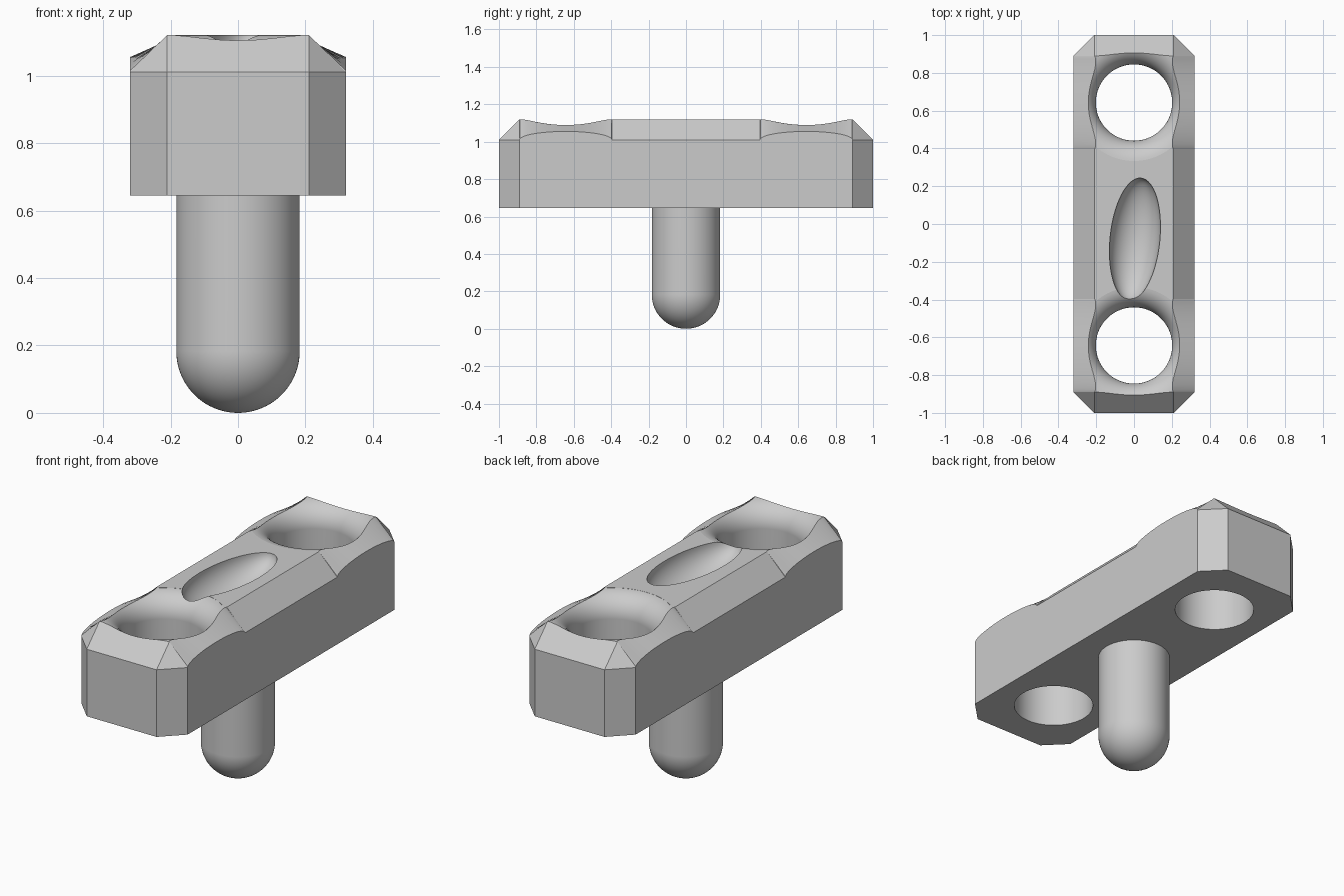
import bpy, bmesh, math
from mathutils import Matrix

cube = bpy.data.objects.get("Cube")
if cube:
    bpy.data.objects.remove(cube, do_unlink=True)

grey = bpy.data.materials.new("plain grey")
grey.use_nodes = True
grey.diffuse_color = (0.6, 0.6, 0.6, 1)
grey.node_tree.nodes["Principled BSDF"].inputs["Base Color"].default_value = (0.6, 0.6, 0.6, 1)

HALF_W, CHAMFER = 0.32, 0.11
BASE, TOP = 0.645, 1.12
HOLE_Y, HOLE_R, FILLET = 0.643, 0.202, 0.12


def make_object(name, bm):
    bmesh.ops.remove_doubles(bm, verts=bm.verts, dist=1e-5)
    bmesh.ops.recalc_face_normals(bm, faces=bm.faces)
    mesh = bpy.data.meshes.new(name)
    bm.to_mesh(mesh)
    bm.free()
    mesh.materials.append(grey)
    obj = bpy.data.objects.new(name, mesh)
    bpy.context.collection.objects.link(obj)
    return obj


def activate(obj):
    bpy.ops.object.select_all(action='DESELECT')
    obj.select_set(True)
    bpy.context.view_layer.objects.active = obj


def revolve(name, profile, y=0, steps=96):
    """Turn (radius, height) points around a vertical axis."""
    bm = bmesh.new()
    verts = [bm.verts.new((r, 0, z)) for r, z in profile]
    edges = [bm.edges.new(pair) for pair in zip(verts, verts[1:])]
    bmesh.ops.spin(bm, geom=verts + edges, cent=(0, 0, 0), axis=(0, 0, 1),
                   angle=math.tau, steps=steps)
    bmesh.ops.translate(bm, verts=bm.verts, vec=(0, y, 0))
    return make_object(name, bm)


def section(y):
    """Cross-section of the bar, with the side bevel flattened beside each hole."""
    t = (abs(y) - HOLE_Y) / (1 - CHAMFER - HOLE_Y)
    bump = math.sqrt(max(0, 1 - t * t))
    edge = TOP - CHAMFER + 0.045 * bump
    slope = 1 - 0.56 * bump
    x_top = HALF_W - (TOP - edge) / slope
    right = [(HALF_W, BASE), (HALF_W, edge), (x_top, TOP)]
    return right + [(-x, z) for x, z in reversed(right)]


# Bar: lofted along its length, tapering to chamfered ends
inner, outer = 2 * HOLE_Y - (1 - CHAMFER), 1 - CHAMFER
half = [HOLE_Y - math.cos(math.pi * i / 32) * (outer - inner) / 2 for i in range(33)]
stations = [-y for y in reversed(half)] + half
x_end, z_end = HALF_W - CHAMFER, TOP - CHAMFER
end = [(x_end, BASE), (x_end, z_end), (x_end, z_end),
       (-x_end, z_end), (-x_end, z_end), (-x_end, BASE)]
rings = [(-1, end)] + [(y, section(y)) for y in stations] + [(1, end)]
bm = bmesh.new()
loops = [[bm.verts.new((x, y, z)) for x, z in pts] for y, pts in rings]
for a, b in zip(loops, loops[1:]):
    for i in range(6):
        j = (i + 1) % 6
        bm.faces.new((a[i], a[j], b[j], b[i]))
for ring in (loops[0], loops[-1]):
    bm.faces.new((ring[0], ring[1], ring[4], ring[5]))
bmesh.ops.remove_doubles(bm, verts=bm.verts, dist=1e-5)
bmesh.ops.dissolve_limit(bm, angle_limit=0.001, verts=bm.verts, edges=bm.edges)
bar = make_object("bar", bm)

# Round holes with a rolled rim
arc = [math.radians(84 * i / 14) for i in range(15)]
rim = [(HOLE_R + FILLET * (1 - math.cos(a)), TOP - FILLET + FILLET * math.sin(a)) for a in arc]
profile = [(0, BASE - 0.1), (HOLE_R, BASE - 0.1)] + rim + [(rim[-1][0], 1.3), (0, 1.3)]
cutters = [revolve("hole_cutter", profile, s * HOLE_Y) for s in (-1, 1)]

# Slanted oval scoop in the top
bm = bmesh.new()
bmesh.ops.create_uvsphere(bm, u_segments=64, v_segments=33, radius=1)
bmesh.ops.transform(bm, verts=bm.verts, matrix=(
    Matrix.Translation((0.005, -0.08, TOP)) @ Matrix.Rotation(-0.1, 4, 'Z')
    @ Matrix.Diagonal((0.132, 0.325, 0.13, 1))))
cutters.append(make_object("scoop_cutter", bm))

activate(bar)
for cutter in cutters:
    cutter.hide_render = True
    mod = bar.modifiers.new("cut", 'BOOLEAN')
    mod.operation = 'DIFFERENCE'
    mod.solver = 'EXACT'
    mod.object = cutter
    bpy.ops.object.modifier_apply(modifier=mod.name)
for cutter in cutters:
    bpy.data.objects.remove(cutter, do_unlink=True)

# Peg with a hemispherical tip
PEG_R = 0.183
tip = [math.radians(90 * i / 20) for i in range(21)]
peg = revolve("peg", [(PEG_R * math.sin(a), PEG_R * (1 - math.cos(a))) for a in tip]
              + [(PEG_R, BASE + 0.05), (0, BASE + 0.05)])

for obj, angle in ((bar, 18), (peg, 30)):
    activate(obj)
    bpy.ops.object.shade_smooth_by_angle(angle=math.radians(angle))
    mod = obj.modifiers.new("even_shading", 'WEIGHTED_NORMAL')
    mod.keep_sharp = True
